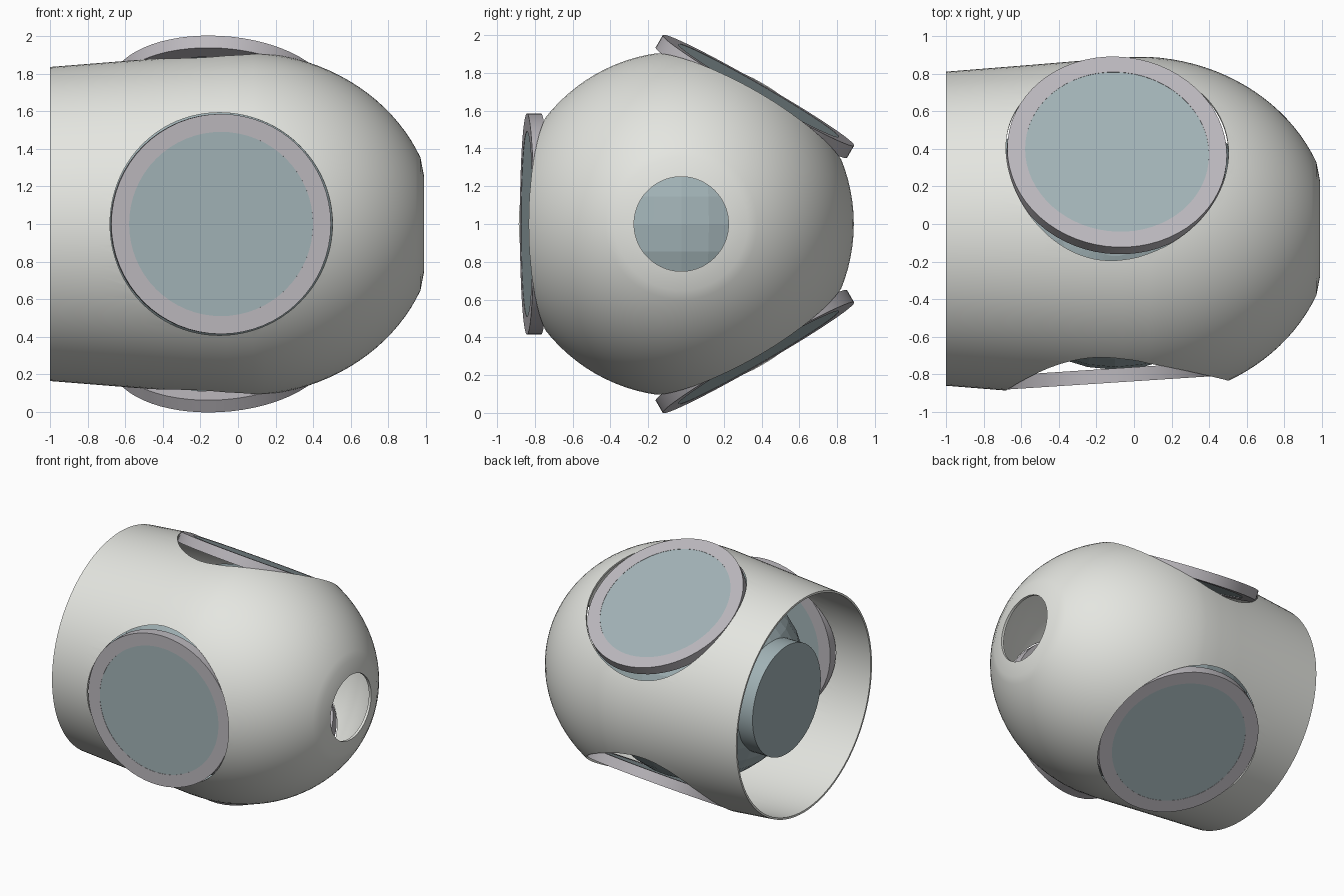
import bpy, bmesh
from math import pi, sin, cos, radians, sqrt
from mathutils import Matrix

if "Cube" in bpy.data.objects:
    bpy.data.objects.remove(bpy.data.objects["Cube"])

CENTRE = Matrix.Translation((0, -0.025, 1))   # hull axis runs along x


def material(name, rgb):
    m = bpy.data.materials.new(name)
    m.diffuse_color = (*rgb, 1)
    m.use_nodes = True
    m.node_tree.nodes["Principled BSDF"].inputs["Base Color"].default_value = m.diffuse_color
    return m


HULL = material("pale_grey", (0.78, 0.79, 0.75))
FRAME = material("frame_grey", (0.50, 0.48, 0.51))
TEAL = material("dull_teal", (0.36, 0.45, 0.47))


def make(name, bm, mat, matrix=Matrix(), smooth=None):
    bmesh.ops.recalc_face_normals(bm, faces=bm.faces)
    bm.transform(matrix)
    me = bpy.data.meshes.new(name)
    bm.to_mesh(me)
    bm.free()
    ob = bpy.data.objects.new(name, me)
    bpy.context.collection.objects.link(ob)
    if mat:
        me.materials.append(mat)
    if smooth:
        smooth_by_angle(ob, smooth)
    return ob


def smooth_by_angle(ob, angle):
    bpy.ops.object.select_all(action='DESELECT')
    ob.select_set(True)
    bpy.context.view_layer.objects.active = ob
    bpy.ops.object.shade_smooth_by_angle(angle=radians(angle))


def lathe(profile, closed, steps=96):
    """Spin (radius, height) points around local z."""
    bm = bmesh.new()
    rings = [[bm.verts.new((r * cos(2 * pi * i / steps), r * sin(2 * pi * i / steps), h))
              for i in range(steps)] for r, h in profile]
    pairs = list(zip(rings, rings[1:] + rings[:1])) if closed else list(zip(rings, rings[1:]))
    for a, b in pairs:
        for i in range(steps):
            j = (i + 1) % steps
            bm.faces.new((a[i], a[j], b[j], b[i]))
    return bm


def cylinder(r, z0, z1, steps=64):
    bm = bmesh.new()
    bmesh.ops.create_cone(bm, cap_ends=True, segments=steps, radius1=r, radius2=r,
                          depth=z1 - z0, matrix=Matrix.Translation((0, 0, (z0 + z1) / 2)))
    return bm


# hull: slightly flared barrel ending in a dome with a round opening
ALONG_X = CENTRE @ Matrix.Rotation(pi / 2, 4, 'Y')
outer = [(0.835, -1.0), (0.855, -0.75), (0.875, -0.5), (0.896, -0.25), (0.911, -0.06)]
for k in range(1, 21):
    x = 0.02 + 1.03 * sin(radians(67.3 * k / 20))
    outer.append((0.915 * sqrt(1 - ((x - 0.02) / 1.03) ** 2), x))
outer.append((0.25, 0.99))
inner = [(r - 0.015, h - (0.012 if h > 0.5 else 0)) for r, h in reversed(outer)]
inner[0] = (0.25, 0.97)
hull = make("hull", lathe(outer + inner, True), HULL, ALONG_X)

# three portholes, 120 degrees apart, leaning with the flare of the hull
cutters = []
for n, side in enumerate(("front", "lower_back", "upper_back")):
    place = (CENTRE @ Matrix.Rotation(n * 2 * pi / 3, 4, 'X')
             @ Matrix.Translation((-0.09, -0.817, 0))
             @ Matrix.Rotation(radians(3.7), 4, 'Z') @ Matrix.Rotation(pi / 2, 4, 'X'))
    ring = [(0.585, 0), (0.585, -0.075), (0.49, -0.075), (0.49, 0)]
    make(side + "_porthole_frame", lathe(ring, True, 64), FRAME, place, 30)
    make(side + "_porthole_glass", cylinder(0.49, -0.07, -0.002), TEAL, place, 30)
    cut = make(side + "_cutter", cylinder(0.592, -0.4, 0.4, 96), None, place)
    cut.hide_render = True
    cutters.append(cut)
    mod = hull.modifiers.new(side + "_hole", 'BOOLEAN')
    mod.operation = 'DIFFERENCE'
    mod.solver = 'EXACT'
    mod.object = cut

# bake the holes and drop the cutters
dg = bpy.context.evaluated_depsgraph_get()
baked = bpy.data.meshes.new_from_object(hull.evaluated_get(dg))
hull.modifiers.clear()
hull.data = baked
for cut in cutters:
    bpy.data.objects.remove(cut)
smooth_by_angle(hull, 30)

# inner core: faceted ball with a short drum facing the open end
bm = bmesh.new()
bmesh.ops.create_uvsphere(bm, u_segments=32, v_segments=16, radius=0.75)
make("core_ball", bm, TEAL, CENTRE @ Matrix.Translation((-0.1, 0, 0)))
make("core_drum", cylinder(0.42, -0.85, -0.5), TEAL, ALONG_X, 30)
